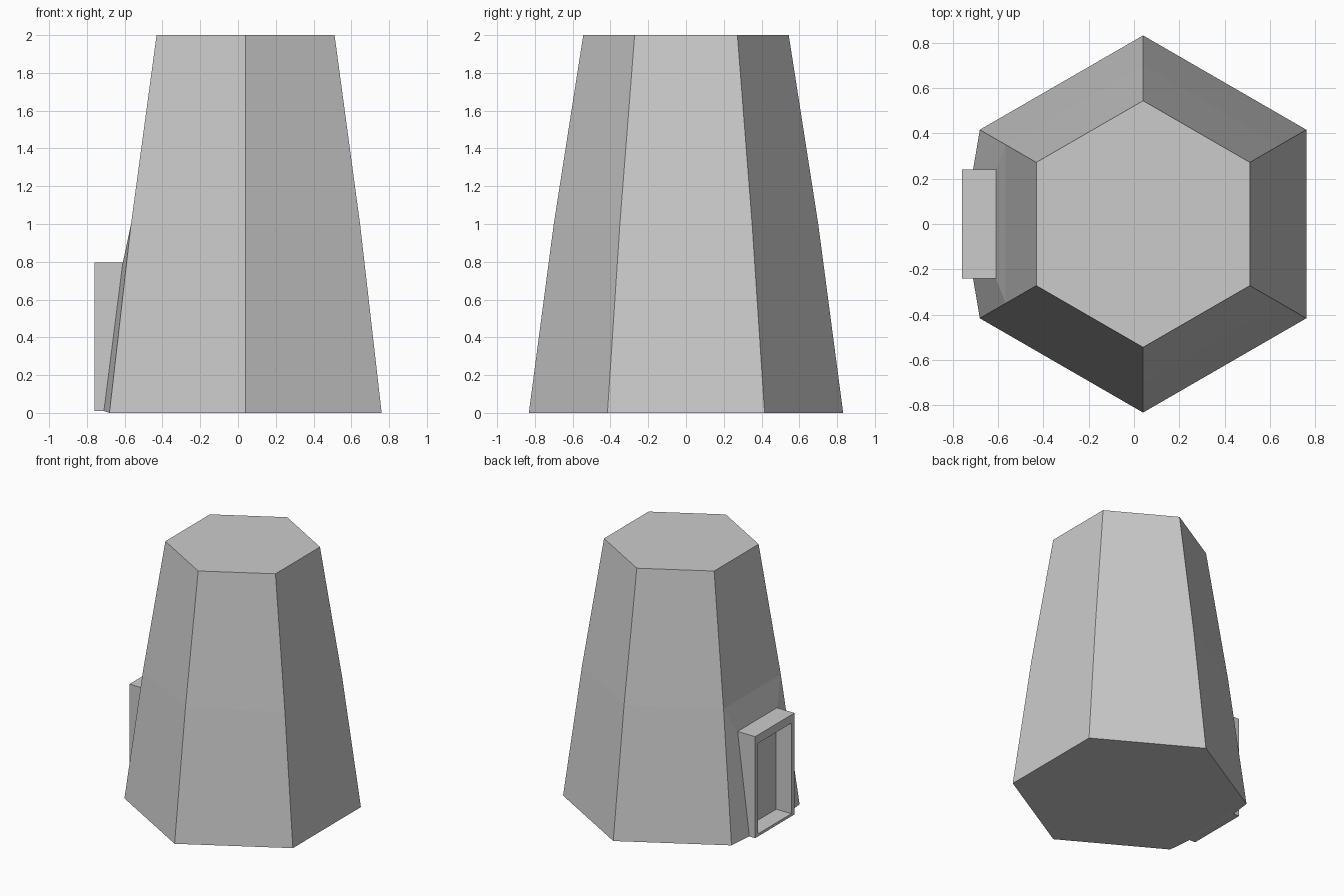
import bpy, bmesh
from math import sin, cos, radians

if "Cube" in bpy.data.objects:
    bpy.data.objects.remove(bpy.data.objects["Cube"])

bm = bmesh.new()
CX = 0.04


def hex_ring(r, z):
    return [bm.verts.new((CX + r * cos(radians(30 + 60 * i)),
                          r * sin(radians(30 + 60 * i)), z)) for i in range(6)]


def door_loop(x_low, x_high, half, z_low, z_high):
    return [bm.verts.new(p) for p in ((x_low, half, z_low), (x_low, -half, z_low),
                                      (x_high, -half, z_high), (x_high, half, z_high))]


def bridge(a, b, skip=None):
    n = len(a)
    for i in range(n):
        if i != skip:
            bm.faces.new((a[i], a[(i + 1) % n], b[(i + 1) % n], b[i]))


# Tapered six-sided tower, left lower panel left open for the doorway
base, mid, top = hex_ring(0.832, 0), hex_ring(0.70, 1), hex_ring(0.544, 2)
bridge(base, mid, skip=2)
bridge(mid, top)
bm.faces.new(base[::-1])
bm.faces.new(top)

# Doorway: raised panel, projecting frame, rim and recess
loops = [
    [base[2], base[3], mid[3], mid[2]],
    door_loop(-0.71, -0.61, 0.24, 0.01, 0.795),
    door_loop(-0.76, -0.76, 0.24, 0.01, 0.795),
    door_loop(-0.76, -0.76, 0.203, 0.03, 0.73),
    door_loop(-0.63, -0.63, 0.203, 0.03, 0.73),
]
for a, b in zip(loops, loops[1:]):
    bridge(a, b)
bm.faces.new(loops[-1])

bmesh.ops.recalc_face_normals(bm, faces=bm.faces)
mesh = bpy.data.meshes.new("tower_with_doorway")
bm.to_mesh(mesh)
bm.free()
bpy.context.collection.objects.link(bpy.data.objects.new("tower_with_doorway", mesh))
